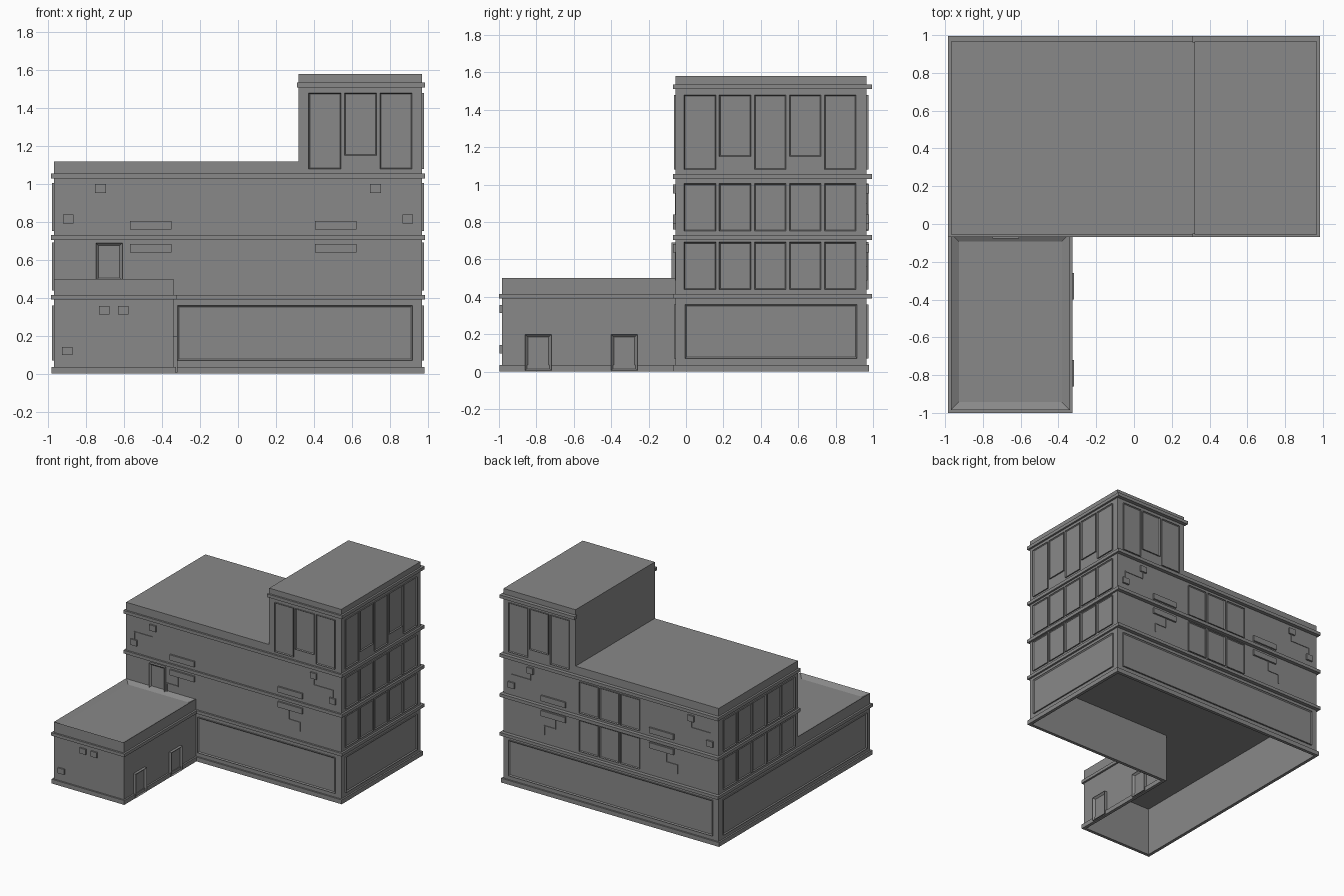
import bpy, bmesh
from mathutils import Vector

cube = bpy.data.objects.get("Cube")
if cube:
    bpy.data.objects.remove(cube, do_unlink=True)

COLOUR = (0.25, 0.25, 0.25, 1)
concrete = bpy.data.materials.new("grey_concrete")
concrete.use_nodes = True
concrete.diffuse_color = COLOUR
concrete.node_tree.nodes["Principled BSDF"].inputs["Base Color"].default_value = COLOUR

# Wall planes of each side: (axis, outward direction, position)
SIDES = {
    "front": (1, -1, -0.055),
    "back": (1, 1, 0.965),
    "left": (0, 1, 0.97),
    "right": (0, -1, -0.97),
    "wing_front": (1, -1, -0.985),
    "wing_left": (0, 1, -0.34),
}


def finish(name, bm):
    mesh = bpy.data.meshes.new(name)
    bm.to_mesh(mesh)
    bm.free()
    mesh.materials.append(concrete)
    obj = bpy.data.objects.new(name, mesh)
    bpy.context.collection.objects.link(obj)
    return obj


def box_mesh(low, high):
    bm = bmesh.new()
    bmesh.ops.create_cube(bm, size=1)
    low, high = Vector(low), Vector(high)
    bmesh.ops.scale(bm, vec=high - low, verts=bm.verts)
    bmesh.ops.translate(bm, vec=(low + high) / 2, verts=bm.verts)
    bm.normal_update()
    return bm


def box(name, low, high):
    return finish(name, box_mesh(low, high))


def l_outline(grow, back_extra=0):
    """Footprint of the main block and the wing, widened by grow."""
    g = grow
    return [(-0.97 - g, -0.985 - g), (-0.34 + g, -0.985 - g),
            (-0.34 + g, -0.055 - g), (0.97 + g, -0.055 - g),
            (0.97 + g, 0.965 + g + back_extra), (-0.97 - g, 0.965 + g + back_extra)]


def prism(name, outline, z0, z1, wall=0):
    """Solid prism, or an open ring of the given wall thickness."""
    bm = bmesh.new()
    low = [bm.verts.new((x, y, z0)) for x, y in outline]
    high = [bm.verts.new((x, y, z1)) for x, y in outline]
    n = len(outline)
    for i in range(n):
        j = (i + 1) % n
        bm.faces.new((low[i], low[j], high[j], high[i]))
    if not wall:
        bm.faces.new(high)
        bm.faces.new(low[::-1])
    bm.normal_update()
    obj = finish(name, bm)
    if wall:
        mod = obj.modifiers.new("thickness", 'SOLIDIFY')
        mod.thickness = wall
        mod.offset = -1
        mod.use_even_offset = True
    return obj


def plate(name, side, u0, u1, z0, z1, proud=0.01, rim=0, sink=0.008):
    """Box standing proud of a wall, with an optional sunken pane inside a rim."""
    axis, sign, wall = SIDES[side]
    ends = sorted((wall - sign * 0.004, wall + sign * proud))
    if axis == 1:
        bm = box_mesh((u0, ends[0], z0), (u1, ends[1], z1))
    else:
        bm = box_mesh((ends[0], u0, z0), (ends[1], u1, z1))
    if rim:
        outer = [f for f in bm.faces if f.normal[axis] * sign > 0.9]
        bmesh.ops.inset_region(bm, faces=outer, thickness=rim, depth=-sink)
    return finish(name, bm)


def window_row(name, side, start, count, z0, z1, raised=0):
    for i in range(count):
        u = start + i * 0.1875
        sill = z0 + (raised if i % 2 else 0)
        plate(f"{name}_{i + 1}", side, u, u + 0.17, sill, z1, rim=0.008)


def conduit(name, side, points):
    """Thin pipe along straight runs on a wall."""
    t = 0.003
    for i, ((u0, z0), (u1, z1)) in enumerate(zip(points, points[1:])):
        plate(f"{name}_{i + 1}", side, min(u0, u1) - t, max(u0, u1) + t,
              min(z0, z1) - t, max(z0, z1) + t, proud=0.005)


# Ground floor shell, plinth and cornice
prism("ground_walls", l_outline(0), 0.01, 0.4, wall=0.012)
prism("plinth", l_outline(0.013), 0, 0.035, wall=0.025)
prism("ground_cornice", l_outline(0.015, 0.015), 0.39, 0.415)

# Upper floors and tower
box("upper_floors", (-0.97, -0.055, 0.41), (0.97, 0.965, 1.12))
box("tower", (0.32, -0.055, 1.1), (0.97, 0.965, 1.58))
for i, z in enumerate((0.705, 1.03)):
    box(f"floor_band_{i + 1}", (-0.985, -0.07, z), (0.985, 0.995, z + 0.026))
box("tower_band_front", (0.31, -0.07, 1.51), (0.985, -0.05, 1.536))
box("tower_band_back", (0.31, 0.96, 1.51), (0.985, 0.995, 1.536))
box("tower_band_left", (0.96, -0.07, 1.51), (0.985, 0.995, 1.536))

# Wing roof with a sunken deck
bm = box_mesh((-0.97, -0.985, 0.41), (-0.34, -0.05, 0.5))
roof = [f for f in bm.faces if f.normal.z > 0.9]
bmesh.ops.inset_region(bm, faces=roof, thickness=0.06, depth=-0.025)
finish("wing_roof", bm)

# Large ground floor panels
for side, u0, u1 in (("front", -0.32, 0.92), ("back", -0.92, 0.92),
                     ("left", -0.005, 0.915), ("right", -0.935, 0.915)):
    plate(f"ground_panel_{side}", side, u0, u1, 0.07, 0.36, rim=0.012)

# Windows
for floor, z0, z1 in (("second", 0.44, 0.692), ("third", 0.752, 1.005)):
    for side in ("left", "right"):
        window_row(f"{floor}_floor_window_{side}", side, -0.01, 5, z0, z1)
    window_row(f"{floor}_floor_window_back", "back", -0.262, 3, z0, z1)
for side, start, count in (("front", 0.373, 3), ("back", 0.373, 3), ("left", -0.01, 5)):
    window_row(f"tower_window_{side}", side, start, count, 1.08, 1.48, raised=0.07)

# Vents, junction boxes and conduits on the two long walls
for side in ("front", "back"):
    for s, label in ((-1, "a"), (1, "b")):
        tag = f"{side}_{label}"
        u0, u1 = sorted((s * 0.38, s * 0.6))
        shift = 0.025 if s > 0 else 0.03
        if s < 0:
            shift = 0.03 - 0.0
        for k, z in enumerate((0.638, 0.76)):
            plate(f"vent_{tag}_{k + 1}", side, u0 + shift, u1 + shift, z, z + 0.045,
                  proud=0.014)
        for k, (u, z) in enumerate(((s * 0.725, 0.977), (s * 0.895, 0.815))):
            plate(f"junction_box_{tag}_{k + 1}", side, u - 0.028, u + 0.028,
                  z - 0.024, z + 0.024, proud=0.014)
        conduit(f"conduit_{tag}", side,
                [(s * 0.725, 0.955), (s * 0.725, 0.9), (s * 0.895, 0.9), (s * 0.895, 0.84)])
        conduit(f"vent_conduit_{tag}", side, [(s * 0.5, 0.64), (s * 0.5, 0.56),
                                              (s * 0.6, 0.56), (s * 0.6, 0.49)])

# Junction boxes on the wing
for i, (u, z) in enumerate(((-0.9, 0.12), (-0.705, 0.335), (-0.605, 0.335))):
    plate(f"wing_junction_box_{i + 1}", "wing_front", u - 0.028, u + 0.028,
          z - 0.022, z + 0.022, proud=0.012)

# Doors: two on the wing, one onto its roof
for i, u in enumerate((-0.86, -0.4)):
    plate(f"wing_door_{i + 1}", "wing_left", u, u + 0.14, 0.005, 0.2,
          proud=0.022, rim=0.02, sink=0.014)
plate("roof_door", "front", -0.75, -0.61, 0.49, 0.69, proud=0.022, rim=0.02, sink=0.014)
